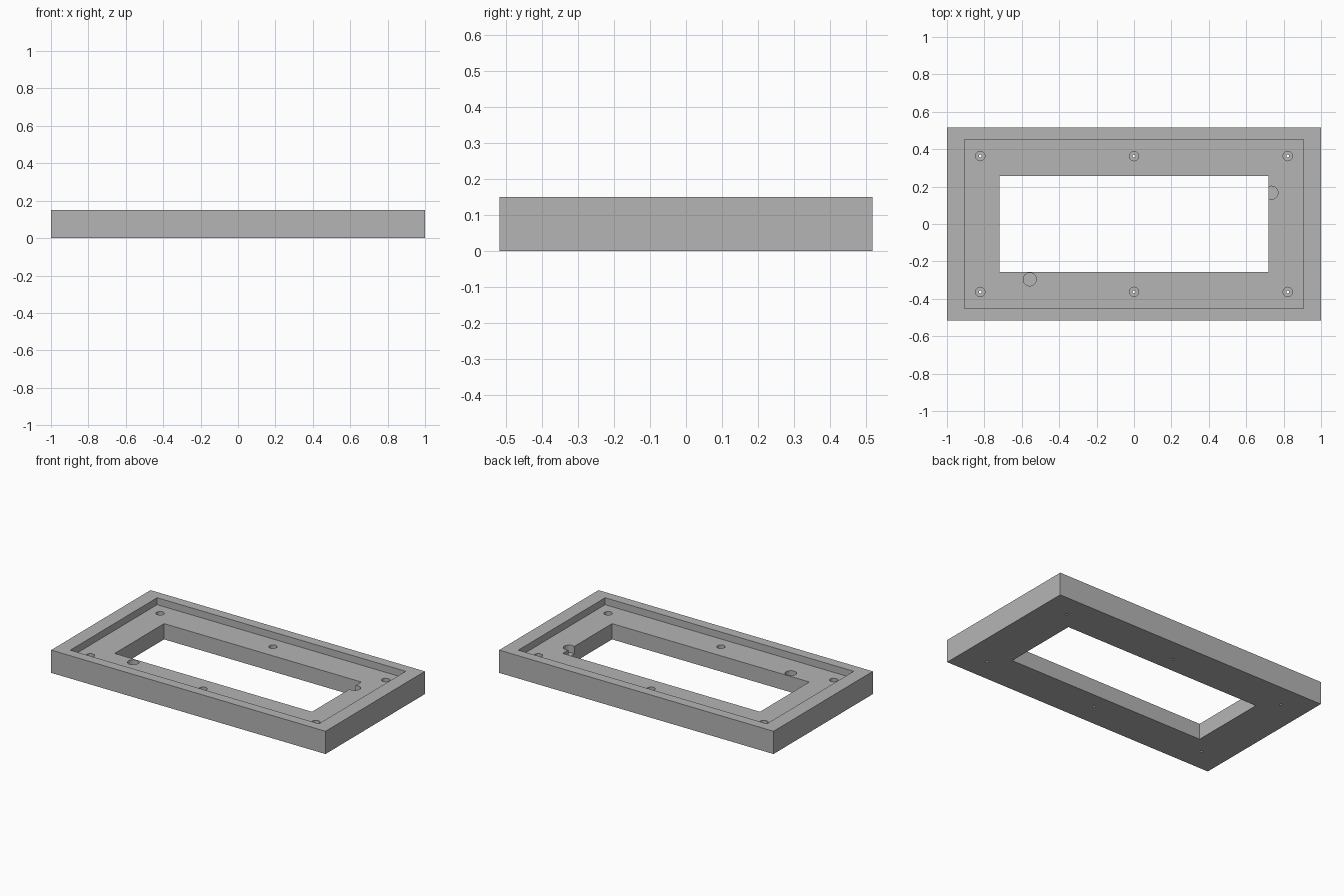
import bpy

if "Cube" in bpy.data.objects:
    bpy.data.objects.remove(bpy.data.objects["Cube"], do_unlink=True)

HEIGHT = 0.15
FLOOR = 0.104        # height of the recessed floor
BORE = 0.05          # depth of the blind holes below that floor

grey = bpy.data.materials.new("plain grey")
grey.use_nodes = True
grey.diffuse_color = (0.46, 0.46, 0.46, 1)
grey.node_tree.nodes["Principled BSDF"].inputs["Base Color"].default_value = grey.diffuse_color


def block(name, half_x, half_y, bottom, top):
    bpy.ops.mesh.primitive_cube_add(size=2, location=(0, 0, (bottom + top) / 2))
    ob = bpy.context.object
    ob.name = name
    ob.scale = (half_x, half_y, (top - bottom) / 2)
    bpy.ops.object.transform_apply(location=True, rotation=False, scale=True)
    return ob


def drill(name, x, y, radius, bottom, top):
    bpy.ops.mesh.primitive_cylinder_add(
        vertices=32, radius=radius, depth=top - bottom,
        location=(x, y, (bottom + top) / 2))
    ob = bpy.context.object
    ob.name = name
    return ob


def cut(target, cutter):
    cutter.hide_render = True
    bpy.context.view_layer.objects.active = target
    mod = target.modifiers.new(cutter.name, "BOOLEAN")
    mod.operation = "DIFFERENCE"
    mod.solver = "EXACT"
    mod.object = cutter
    bpy.ops.object.modifier_apply(modifier=mod.name)
    bpy.data.objects.remove(cutter, do_unlink=True)


# Rectangular frame with a recessed floor and a central opening
frame = block("bezel_frame", 1.0, 0.517, 0, HEIGHT)
cut(frame, block("recess_cutter", 0.906, 0.452, FLOOR, HEIGHT + 0.1))
cut(frame, block("opening_cutter", 0.719, 0.257, -0.1, HEIGHT + 0.1))

# Six counterbored screw holes
for x in (-0.822, 0, 0.822):
    for y in (-0.363, 0.363):
        cut(frame, drill("counterbore_cutter", x, y, 0.025, FLOOR - BORE, HEIGHT))
        cut(frame, drill("screw_hole_cutter", x, y, 0.008, -0.1, HEIGHT))

# Two larger blind pockets, one breaking into the opening
for x, y in ((-0.557, -0.296), (0.735, 0.167)):
    cut(frame, drill("pocket_cutter", x, y, 0.035, FLOOR - BORE, HEIGHT))

# Single colour, smooth bores with sharp edges
frame.data.materials.clear()
frame.data.materials.append(grey)
for poly in frame.data.polygons:
    poly.material_index = 0
bpy.ops.object.select_all(action="DESELECT")
frame.select_set(True)
bpy.context.view_layer.objects.active = frame
bpy.ops.object.shade_smooth_by_angle(angle=0.5)
